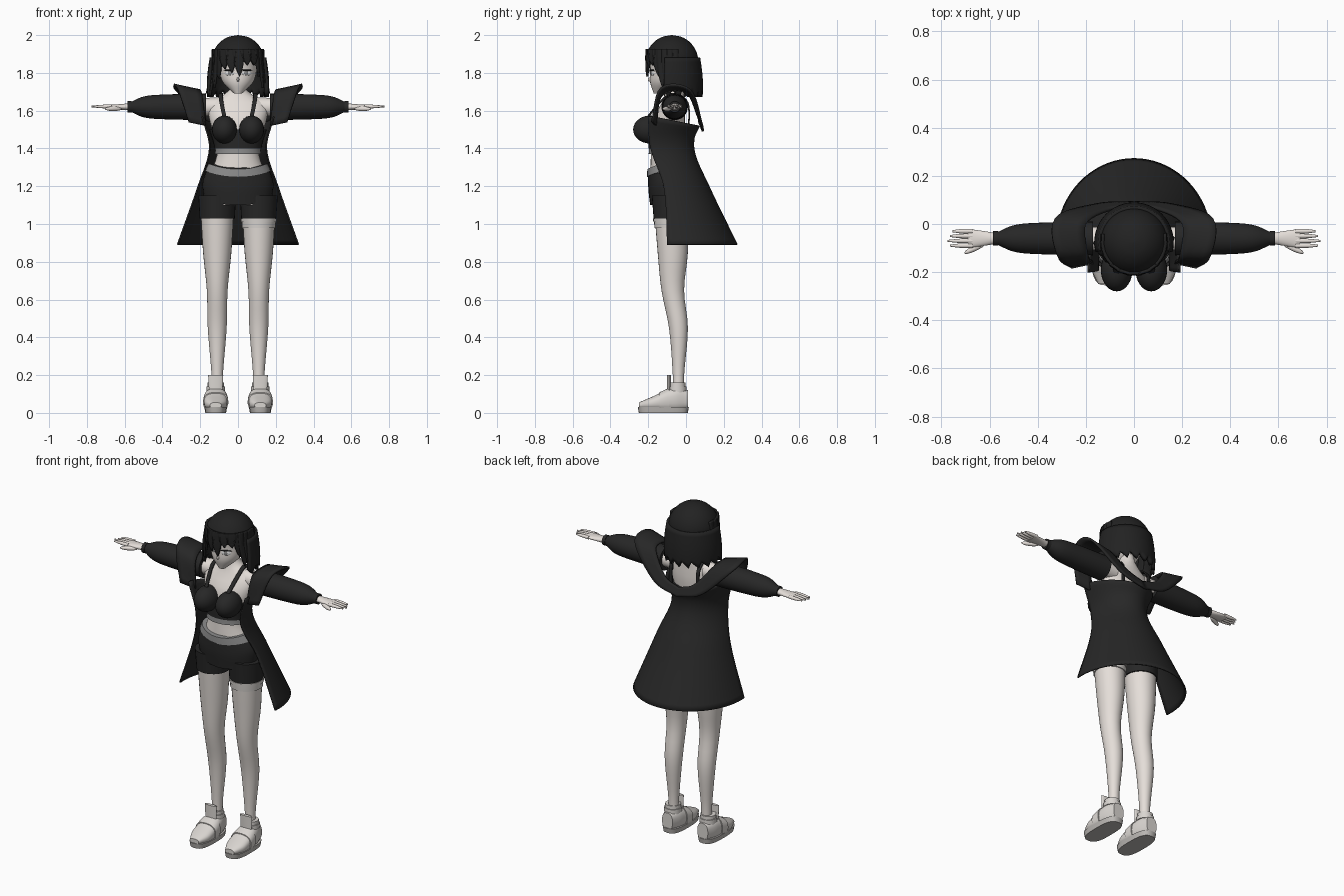
import bpy, bmesh, math
from mathutils import Vector, Matrix

cube = bpy.data.objects.get("Cube")
if cube:
    bpy.data.objects.remove(cube, do_unlink=True)


def material(name, red, green, blue):
    mat = bpy.data.materials.new(name)
    mat.use_nodes = True
    mat.diffuse_color = (red, green, blue, 1)
    mat.node_tree.nodes["Principled BSDF"].inputs["Base Color"].default_value = mat.diffuse_color
    return mat


SKIN = material("skin", .78, .73, .69)
CLOTH = material("black cloth", .02, .02, .02)
HAIR = material("dark hair", .016, .016, .016)
GREY = material("grey trim", .27, .27, .27)
SHOE = material("pale shoe", .7, .67, .64)
SOLE = material("shoe sole", .5, .48, .46)
WHITE = material("eye white", .85, .85, .85)


def sample(rows, t):
    """Smooth value of a row table at t, the first column being the position."""
    last = len(rows) - 1
    i = max((j for j in range(last) if rows[j][0] <= t), default=0)

    def slope(j):
        before, after = Vector(rows[max(j - 1, 0)]), Vector(rows[min(j + 1, last)])
        return (after - before) / (after[0] - before[0])

    start, end = Vector(rows[i]), Vector(rows[i + 1])
    length = end[0] - start[0]
    s = (t - start[0]) / length
    blend = start + (end - start) * (s * s * (3 - 2 * s))
    return blend + slope(i) * (length * s * (1 - s) ** 2) - slope(i + 1) * (length * s * s * (1 - s))


def finish(name, mat, bm, mirror, thickness=0):
    bmesh.ops.recalc_face_normals(bm, faces=bm.faces)
    mesh = bpy.data.meshes.new(name)
    bm.to_mesh(mesh)
    bm.free()
    mesh.materials.append(mat)
    mesh.shade_smooth()
    mesh.set_sharp_from_angle(angle=math.radians(45))
    ob = bpy.data.objects.new(name, mesh)
    bpy.context.scene.collection.objects.link(ob)
    if thickness:
        solid = ob.modifiers.new("thickness", "SOLIDIFY")
        solid.thickness, solid.offset = thickness, 0
    if mirror:
        ob.modifiers.new("mirror", "MIRROR")


def skin_grid(name, mat, grid, closed=False, mirror=False, thickness=0):
    """Join rows of points with faces; closed rows become a capped tube."""
    bm = bmesh.new()
    rings = [[bm.verts.new(point) for point in row] for row in grid]
    count = len(rings[0])
    for low, high in zip(rings, rings[1:]):
        for i in range(count if closed else count - 1):
            j = (i + 1) % count
            bm.faces.new((low[i], low[j], high[j], high[i]))
    if closed:
        bm.faces.new(rings[0])
        bm.faces.new(rings[-1])
    finish(name, mat, bm, mirror, thickness)


def loft(name, mat, rows, at=(0, 0, 0), axis=2, span=None, pad=0, lift=0, power=1, mirror=False):
    """Oval tube; each row is position, sideways shift, radius and optional second radius."""
    rows = [(*row, row[-1])[:4] for row in rows]
    low, high = span or (rows[0][0], rows[-1][0])
    u, v = [i for i in range(3) if i != axis]
    steps, sides = 20, 28
    grid = []
    for k in range(steps + 1):
        t, shift, wide, deep = sample(rows, low + (high - low) * k / steps)
        ring = []
        for i in range(sides):
            angle = math.tau * i / sides
            c, s = math.cos(angle), math.sin(angle)
            point = Vector(at)
            point[axis] += t + lift * c * c
            point[u] += (max(wide, .002) + pad) * math.copysign(abs(c) ** power, c)
            point[v] += shift + (max(deep, .002) + pad) * math.copysign(abs(s) ** power, s)
            ring.append(point)
        grid.append(ring)
    skin_grid(name, mat, grid, True, mirror)


def sheet(name, mat, edge_a, edge_b, thickness, mirror=True):
    """Strip of cloth or hair between two smoothed edges."""
    edges = [[(i, *point) for i, point in enumerate(edge)] for edge in (edge_a, edge_b)]
    grid = []
    detail = 6
    for k in range(detail * (len(edge_a) - 1) + 1):
        a, b = (Vector(sample(edge, k / detail)[1:]) for edge in edges)
        grid.append([a.lerp(b, i / 4) for i in range(5)])
    skin_grid(name, mat, grid, mirror=mirror, thickness=thickness)


def ball(name, mat, place, size, turn=0, mirror=True):
    bm = bmesh.new()
    matrix = Matrix.LocRotScale(Vector(place), Matrix.Rotation(turn, 3, "Z"), Vector(size))
    bmesh.ops.create_uvsphere(bm, u_segments=24, v_segments=14, radius=1, matrix=matrix)
    finish(name, mat, bm, mirror)


# Shared centre lines and body profiles
ARM = (0, -.06, 1.62)
LEG = (.11, 0, 0)
FOOT = (.118, 0, 0)
torso = [(1.1, -.09, .17, .09), (1.2, -.09, .175, .1), (1.38, -.1, .11, .085), (1.55, -.09, .15, .085),
         (1.64, -.07, .15, .06), (1.7, -.06, .05), (1.78, -.07, .04)]
leg = [(.1, -.04, .03), (.2, -.04, .03), (.45, -.04, .05), (.65, -.07, .055, .06),
       (.85, -.07, .075, .08), (1.1, -.08, .09)]
shoe = [(-.25, .04, .03, .015), (-.18, .05, .06, .035), (-.06, .07, .055, .065), (.01, .07, .035, .05)]
ankle = [(.08, -.045, .045), (.16, -.045, .043)]

# Bare body
loft("torso", SKIN, torso)
loft("shoulders", SKIN, [(.1, 0, .05), (.26, 0, .045)], ARM, axis=0, mirror=True)
loft("legs", SKIN, leg, LEG, mirror=True)

# Hands
loft("palms", SKIN, [(.56, 0, .02), (.62, 0, .03, .015), (.69, 0, .04, .01)], ARM, axis=0, mirror=True)
for i, finger in enumerate(("little", "ring", "middle", "index")):
    base = Vector(ARM) + Vector((0, .03 - .02 * i, .002))
    reach = .775 - .01 * abs(i - 2)
    loft(finger + "_fingers", SKIN, [(.67, 0, .01), (.72, 0, .009), (reach, 0, .004)], base, axis=0, mirror=True)
ball("thumbs", SKIN, (.66, -.1, 1.61), (.05, .012, .012), turn=-.45)

# Shorts, waistband and the band on the left thigh
loft("shorts_hips", CLOTH, torso, span=(1.1, 1.27), pad=.01, lift=.03)
loft("shorts_legs", CLOTH, leg, LEG, span=(1.03, 1.15), pad=.007, mirror=True)
loft("waistband", GREY, torso, span=(1.25, 1.29), pad=.016, lift=.03)
loft("thigh_band", SHOE, leg, LEG, span=(.98, 1.01), pad=.006)
loft("thigh_band_edge", SHOE, leg, LEG, span=(1.01, 1.03), pad=.01)

# Cropped top
loft("top_band", GREY, torso, span=(1.37, 1.41), pad=.012)
loft("top_body", CLOTH, torso, span=(1.4, 1.5), pad=.015)
ball("top_cups", CLOTH, (.072, -.19, 1.5), (.066, .09, .074))
strap = [(.06, -.21, 1.56), (.08, -.125, 1.66), (.08, -.06, 1.69), (.08, .01, 1.64), (.08, .015, 1.5)]
sheet("top_straps", CLOTH, strap, [(x + .02, y, z - .005) for x, y, z in strap], .008)

# Open coat: half ovals around the back, dipping at the neckline
coat = [(.89, .32, -.07, .27), (1.2, .21, -.1, .12), (1.4, .15, -.17, .04), (1.57, .19, -.18, .07)]
grid = []
for k in range(25):
    z, wide, front, back = sample(coat, .89 + .68 * k / 24)
    row = []
    for degrees in range(-95, 96, 5):
        angle = math.radians(degrees)
        dip = max(0, z - 1.47) * max(0, math.cos(angle)) / 2
        row.append((wide * math.sin(angle), front + (back - front) * math.cos(angle), z - dip))
    grid.append(row)
skin_grid("coat_body", CLOTH, grid, thickness=.008)
sheet("coat_collar", CLOTH,
      [(.17, -.16, 1.52), (.19, -.13, 1.68), (.2, 0, 1.7), (.1, .06, 1.58), (0, .07, 1.54)],
      [(.26, -.18, 1.54), (.32, -.13, 1.72), (.33, .02, 1.71), (.16, .08, 1.54), (0, .09, 1.49)], .012)
loft("sleeves", CLOTH, [(.17, 0, .07), (.4, 0, .065), (.5, 0, .055), (.57, 0, .025)], ARM, axis=0, mirror=True)
loft("cuffs", CLOTH, [(.565, 0, .03), (.585, 0, .03)], ARM, axis=0, mirror=True)

# Shoes
loft("shoe_soles", SOLE, [(0, -.12, .055, .13), (.03, -.12, .06, .135)], FOOT, power=.7, mirror=True)
loft("shoe_uppers", SHOE, shoe, FOOT, axis=1, power=.8, mirror=True)
loft("shoe_instep_straps", SHOE, shoe, FOOT, axis=1, span=(-.14, -.09), pad=.005, power=.8, mirror=True)
loft("shoe_ankles", SHOE, ankle, FOOT, mirror=True)
loft("shoe_ankle_straps", SHOE, ankle, FOOT, span=(.115, .14), pad=.005, mirror=True)
loft("shoe_tongues", SHOE, [(.1, -.09, .035, .01), (.2, -.09, .04, .01)], FOOT, mirror=True)

# Head and face
loft("head", SKIN, [(1.69, -.15, .02), (1.75, -.11, .08), (1.82, -.09, .1), (1.9, -.09, .1), (1.96, -.09, .05)])
ball("nose", SKIN, (0, -.19, 1.765), (.007, .012, .012), mirror=False)
ball("mouth", GREY, (0, -.18, 1.732), (.014, .004, .002), mirror=False)
ball("eye_whites", WHITE, (.046, -.178, 1.8), (.027, .004, .014), turn=.42)
ball("irises", GREY, (.044, -.181, 1.8), (.011, .004, .014), turn=.42)
ball("eyelashes", HAIR, (.047, -.18, 1.814), (.032, .005, .004), turn=.42)

# Hair crown and back curtain with a ragged hem
CROWN, RADIUS, BACK = 1.86, .14, -.075
arcs = [math.radians(15 * i) for i in range(7)]
loft("hair_crown", HAIR, [(CROWN + RADIUS * math.sin(a), BACK, RADIUS * math.cos(a)) for a in arcs])
grid = []
for k in range(9):
    fall = k / 8
    radius = RADIUS + .015 * math.sin(fall * 2)
    row = []
    for i, degrees in enumerate(range(-105, 106, 5)):
        angle = math.radians(degrees)
        z = CROWN + .02 - .19 * fall + fall ** 4 * (.012 * (i % 4) - .018)
        row.append((radius * math.sin(angle), BACK + radius * math.cos(angle), z))
    grid.append(row)
skin_grid("hair_back", HAIR, grid, thickness=.02)


def lock(name, degrees, tip, flare):
    """Pointed strand falling from the crown; degrees count from the front."""
    edges = [], []
    for i in range(7):
        s = i / 6
        radius = RADIUS * (.95 + .1 * s + (flare - 1.05) * s * s)
        for side, edge in zip((-1, 1), edges):
            angle = math.radians(degrees + side * 13 * (1 - s ** 2.5) + 4 * s)
            z = 1.925 + (tip - 1.925) * s
            edge.append((radius * math.sin(angle), BACK - radius * math.cos(angle), z))
    sheet(name, HAIR, *edges, .012, mirror=False)


# Fringe and side locks
for i, tip in enumerate((1.77, 1.82, 1.8, 1.78, 1.84, 1.84, 1.78)):
    lock(f"fringe_{i + 1}", 18 * (i - 3), tip, .92)
for side, word in ((-1, "right"), (1, "left")):
    for i, tip in enumerate((1.72, 1.68, 1.69)):
        lock(f"{word}_side_lock_{i + 1}", side * (66 + 13 * i), tip, 1 + .09 * i)
